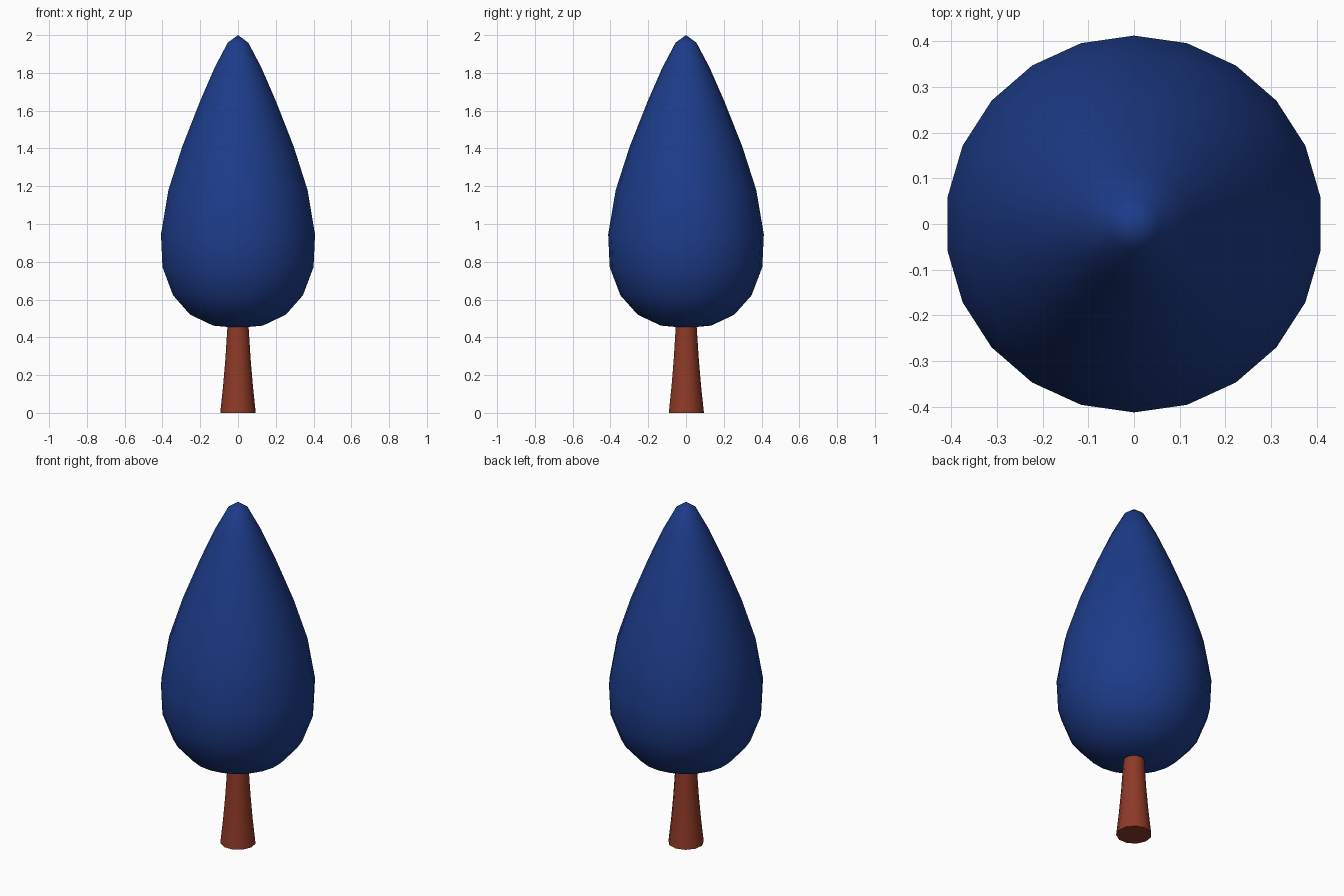
import bpy, math

if "Cube" in bpy.data.objects:
    bpy.data.objects.remove(bpy.data.objects["Cube"])


def material(name, color):
    m = bpy.data.materials.new(name)
    m.diffuse_color = (*color, 1)
    m.use_nodes = True
    m.node_tree.nodes["Principled BSDF"].inputs["Base Color"].default_value = m.diffuse_color
    return m


def lathe(name, profile, sides, mat, start=math.pi / 2):
    """Revolve (radius, height) points around z; radius 0 makes a pole."""
    verts, faces, rings = [], [], []
    for r, z in profile:
        n = sides if r > 0 else 1
        rings.append([len(verts) + i for i in range(n)])
        for i in range(n):
            a = start + 2 * math.pi * i / sides
            verts.append((r * math.cos(a), r * math.sin(a), z))
    for low, high in zip(rings, rings[1:]):
        for i in range(sides):
            j = (i + 1) % sides
            quad = [low[i % len(low)], low[j % len(low)],
                    high[j % len(high)], high[i % len(high)]]
            faces.append(list(dict.fromkeys(quad)))
    for ring, flip in ((rings[0], True), (rings[-1], False)):
        if len(ring) > 1:
            faces.append(ring[::-1] if flip else ring)
    me = bpy.data.meshes.new(name)
    me.from_pydata(verts, [], faces)
    me.materials.append(mat)
    ob = bpy.data.objects.new(name, me)
    bpy.context.collection.objects.link(ob)
    bpy.context.view_layer.objects.active = ob
    ob.select_set(True)
    bpy.ops.object.shade_smooth_by_angle(angle=math.radians(50))
    ob.select_set(False)
    return ob


# Teardrop foliage
lathe("foliage", [(0, 0.45), (0.133, 0.462), (0.256, 0.52), (0.347, 0.622),
                  (0.404, 0.772), (0.412, 0.945), (0.372, 1.18), (0.298, 1.41),
                  (0.203, 1.65), (0.124, 1.83), (0.055, 1.96), (0, 2.0)],
      22, material("blue", (0.012, 0.045, 0.25)))

# Flared trunk, running a little way into the foliage
lathe("trunk", [(0.095, 0), (0.08, 0.14), (0.068, 0.28), (0.057, 0.45), (0.054, 0.5)],
      11, material("bark", (0.27, 0.042, 0.02)))
